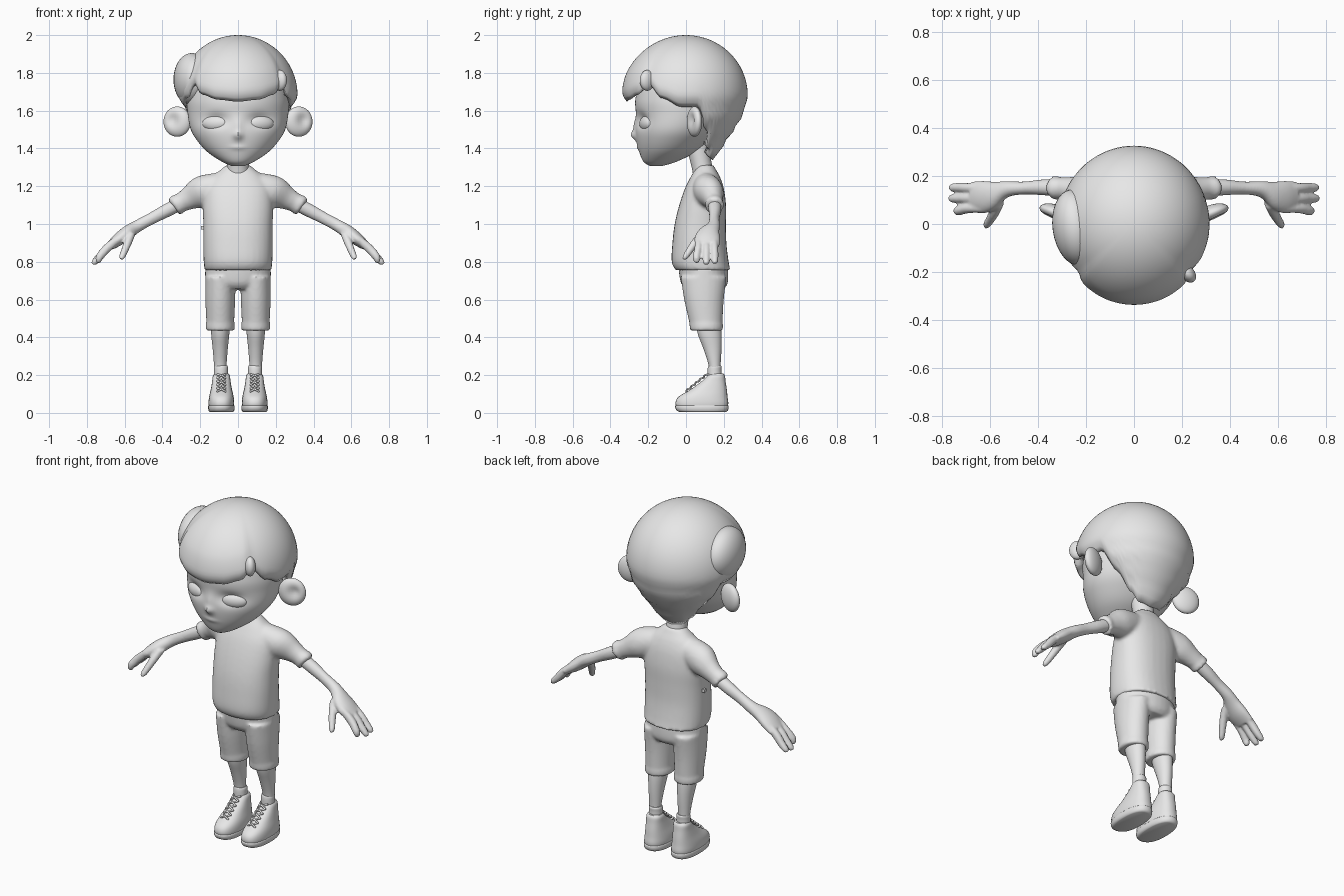
import bpy, bmesh, math
from math import sin, cos, pi, exp, radians
from mathutils import Vector, Matrix

if "Cube" in bpy.data.objects:
    bpy.data.objects.remove(bpy.data.objects["Cube"])

clay = bpy.data.materials.new("plain_grey")
clay.use_nodes = True
clay.diffuse_color = (0.8, 0.8, 0.8, 1)
clay.node_tree.nodes["Principled BSDF"].inputs["Base Color"].default_value = (0.8, 0.8, 0.8, 1)


def finish(name, bm, voxel=0, mirror=False, solid=0):
    """Turn a bmesh into a smooth object, optionally fused, mirrored or thickened."""
    bmesh.ops.recalc_face_normals(bm, faces=bm.faces)
    me = bpy.data.meshes.new(name)
    bm.to_mesh(me)
    bm.free()
    me.materials.append(clay)
    me.polygons.foreach_set("use_smooth", [True] * len(me.polygons))
    me.set_sharp_from_angle(angle=radians(50))
    ob = bpy.data.objects.new(name, me)
    bpy.context.scene.collection.objects.link(ob)
    if solid:
        m = ob.modifiers.new("thickness", "SOLIDIFY")
        m.thickness, m.offset = solid, -1
    if voxel:
        m = ob.modifiers.new("fuse", "REMESH")
        m.mode, m.voxel_size, m.use_smooth_shade = "VOXEL", voxel, True
        m = ob.modifiers.new("soften", "SMOOTH")
        m.factor, m.iterations = 0.5, 4
    if mirror:
        ob.modifiers.new("mirror", "MIRROR").use_clip = False
    return ob


def spline(p, sub):
    """Catmull-Rom resampling of a list of tuples."""
    out = []
    for i in range(len(p) - 1):
        a, b, c, d = p[max(i - 1, 0)], p[i], p[i + 1], p[min(i + 2, len(p) - 1)]
        for k in range(sub):
            t = k / sub
            out.append([0.5 * (2 * q + (r - o) * t + (2 * o - 5 * q + 4 * r - s) * t * t
                               + (3 * q - o - 3 * r + s) * t ** 3)
                        for o, q, r, s in zip(a, b, c, d)])
    return out + [list(p[-1])]


def loft(bm, rings, upright=True, sub=4, seg=32, power=2):
    """Skin rings of (x, y, z, half width, half depth along y)."""
    rings = spline(rings, sub)
    loops = []
    for i, (x, y, z, a, b) in enumerate(rings):
        side = Vector((1, 0, 0))
        if not upright:
            p, n = rings[max(i - 1, 0)], rings[min(i + 1, len(rings) - 1)]
            side = Vector((0, 1, 0)).cross(Vector(n[:3]) - Vector(p[:3])).normalized()
        loop = []
        for k in range(seg):
            c, s = cos(2 * pi * k / seg), sin(2 * pi * k / seg)
            c, s = (math.copysign(abs(v) ** (2 / power), v) for v in (c, s))
            loop.append(bm.verts.new(Vector((x, y, z)) + side * a * c + Vector((0, b * s, 0))))
        loops.append(loop)
    for lo, hi in zip(loops, loops[1:]):
        for k in range(seg):
            bm.faces.new((lo[k], lo[k - 1], hi[k - 1], hi[k]))
    bm.faces.new(loops[0])
    bm.faces.new(loops[-1])


def span(x, rows):
    """Rows of (z, half width, front y, back y) to upright rings."""
    return [(x, (f + b) / 2, z, w, (b - f) / 2) for z, w, f, b in rows]


def ball(bm, center, radii, turn=0):
    m = Matrix.Translation(center) @ Matrix.Rotation(radians(turn), 4, "Z") @ Matrix.Diagonal((*radii, 1))
    return bmesh.ops.create_uvsphere(bm, u_segments=32, v_segments=20, radius=1, matrix=m)["verts"]


def lerp(table, x):
    for (a, u), (b, v) in zip(table, table[1:]):
        if x <= b:
            t = max(0, (x - a) / (b - a))
            return u + (v - u) * t * t * (3 - 2 * t)
    return table[-1][1]


# face: lofted head, with sockets, nose and lips pushed in or out
bm = bmesh.new()
loft(bm, span(0, [(1.306, .03, -.19, -.13), (1.33, .085, -.225, -.05), (1.38, .16, -.247, .05),
                  (1.44, .215, -.262, .12), (1.5, .25, -.268, .17), (1.58, .266, -.265, .21),
                  (1.66, .27, -.268, .23), (1.76, .25, -.24, .22), (1.85, .18, -.17, .16)]), sub=8, seg=96)
bumps = [(0, 1.47, .022, .024, -.024), (0, 1.52, .02, .04, -.01), (.115, 1.55, .06, .035, .026),
         (-.115, 1.55, .06, .035, .026), (0, 1.405, .04, .012, -.006)]
for v in bm.verts:
    if v.co.y < -.06:
        v.co.y += sum(h * exp(-((v.co.x - x) / sx) ** 2 - ((v.co.z - z) / sz) ** 2)
                      for x, z, sx, sz, h in bumps)
finish("face", bm)

# closed eyelids
bm = bmesh.new()
ball(bm, (.117, -.207, 1.532), (.075, .034, .042), 18)
finish("eyelids", bm, mirror=True)

# ears with a hollow in the front
bm = bmesh.new()
for v in ball(bm, (.322, .045, 1.542), (.076, .034, .08), 20):
    if v.co.y < .05 + (v.co.x - .322) * .36:
        v.co.y += .022 * exp(-((v.co.x - .345) / .03) ** 2 - ((v.co.z - 1.55) / .035) ** 2)
finish("ears", bm, mirror=True)

# hair shell: hemline height changes around the head
hem = [(0, 1.648), (20, 1.658), (38, 1.685), (50, 1.735), (66, 1.665), (85, 1.62), (102, 1.62),
       (116, 1.5), (132, 1.4), (150, 1.35), (180, 1.338)]
width = [(1.33, .16), (1.43, .205), (1.5, .255), (1.58, .302), (1.68, .327)]
bm = bmesh.new()
seg, rows = 96, 28
pole = bm.verts.new((0, 0, 2))
prev = None
for j in range(1, rows + 1):
    t = j / rows
    loop = []
    for k in range(seg):
        ang = 2 * pi * k / seg
        deg = abs((math.degrees(ang) + 180) % 360 - 180)
        z = 2 - (2 - lerp(hem, deg)) * (1 - cos(t * pi / 2))
        r = .327 * math.sqrt(max(0, 1 - ((z - 1.68) / .32) ** 2)) if z > 1.68 else lerp(width, z)
        r += .012 * lerp([(42, 1), (52, 0)], deg) * min(1, 2 * t * t)      # raised fringe
        r -= .02 * max(0, (t - .88) / .12) ** 2                            # rolled hem
        loop.append(bm.verts.new((r * sin(ang) * .965, -r * cos(ang), z)))
    for k in range(seg):
        if prev:
            bm.faces.new((prev[k - 1], loop[k - 1], loop[k], prev[k]))
        else:
            bm.faces.new((pole, loop[k - 1], loop[k]))
    prev = loop
finish("hair", bm, solid=.045)

# swept side tuft and the small flick at the fringe
bm = bmesh.new()
ball(bm, (-.245, -.015, 1.765), (.095, .16, .14), 8)
finish("side_tuft", bm)
bm = bmesh.new()
ball(bm, (.222, -.205, 1.76), (.03, .045, .055), 40)
finish("fringe_flick", bm)

# neck
bm = bmesh.new()
loft(bm, [(0, .1, 1.24, .065, .06), (0, .085, 1.3, .058, .055), (0, .06, 1.42, .06, .06)])
finish("neck", bm)

# shirt: torso and sleeves fused together
bm = bmesh.new()
loft(bm, span(0, [(.755, .176, -.055, .235), (.8, .182, -.076, .226), (.9, .184, -.072, .214),
                  (1.0, .184, -.06, .212), (1.1, .186, -.036, .212), (1.19, .176, -.005, .2),
                  (1.25, .135, .025, .18), (1.285, .095, .045, .16), (1.312, .062, .06, .145)]), power=2.3)
for s in (1, -1):
    loft(bm, [(s * .08, .105, 1.205, .07, .07), (s * .19, .12, 1.17, .085, .078),
              (s * .265, .142, 1.133, .06, .054), (s * .315, .15, 1.106, .049, .046),
              (s * .32, .15, 1.104, .055, .05), (s * .338, .151, 1.092, .054, .049)], upright=False)
finish("shirt", bm, voxel=.011)

# small tag on the shirt side
bm = bmesh.new()
bmesh.ops.create_cube(bm, size=.018, matrix=Matrix.Translation((-.187, .1, .98)))
finish("shirt_tag", bm)

# shorts: seat and two legs fused together
bm = bmesh.new()
loft(bm, span(0, [(.655, .13, .0, .2), (.69, .17, -.028, .222), (.77, .174, -.04, .222)]))
for s in (1, -1):
    loft(bm, span(s * .094, [(.435, .076, .022, .195), (.47, .077, .018, .196), (.485, .074, .016, .194),
                             (.6, .079, -.01, .2), (.72, .08, -.028, .215)]))
finish("shorts", bm, voxel=.009)

# lower legs and socks
bm = bmesh.new()
loft(bm, span(.094, [(.17, .03, .125, .182), (.25, .033, .12, .183), (.34, .04, .092, .188),
                     (.42, .048, .062, .188), (.5, .05, .05, .18)]))
finish("lower_legs", bm, mirror=True)
bm = bmesh.new()
loft(bm, span(.09, [(.17, .037, .115, .19), (.22, .037, .114, .188), (.242, .037, .116, .189),
                    (.25, .033, .12, .185)]))
finish("socks", bm, mirror=True)

# shoes: upper, sole and crossed laces
bm = bmesh.new()
loft(bm, span(.088, [(.02, .064, -.045, .218), (.05, .068, -.056, .224), (.085, .065, -.04, .22),
                     (.125, .056, .025, .216), (.165, .049, .08, .21), (.195, .045, .112, .206),
                     (.208, .037, .122, .198)]), power=2.4)
finish("shoe_uppers", bm, mirror=True)
bm = bmesh.new()
loft(bm, span(.088, [(.004, .06, -.03, .21), (.012, .068, -.05, .222), (.034, .07, -.058, .226),
                     (.04, .067, -.054, .222)]), sub=2, power=2.4)
finish("shoe_soles", bm, mirror=True)
bm = bmesh.new()
for i in range(5):
    low, high = ((.088, .002 + .023 * n, .112 + .0185 * n) for n in (i, i + 1))
    for s in (1, -1):
        loft(bm, [(low[0] - s * .025, low[1], low[2], .005, .005),
                  (.088, (low[1] + high[1]) / 2 - .008, (low[2] + high[2]) / 2 + .003, .005, .005),
                  (high[0] + s * .025, high[1], high[2], .005, .005)], upright=False, seg=8)
finish("shoe_laces", bm, mirror=True)

# arms with palm, thumb and fingers fused together
bm = bmesh.new()
loft(bm, [(.3, .15, 1.112, .036, .036), (.38, .153, 1.07, .035, .033), (.46, .15, 1.028, .031, .027),
          (.53, .145, .99, .032, .034), (.58, .12, .958, .036, .056), (.63, .112, .92, .034, .068),
          (.675, .115, .885, .024, .062)], upright=False)
for y0, y1, x, z in ((.066, .056, .745, .8), (.107, .107, .767, .79), (.15, .152, .765, .795)):
    loft(bm, [(.63, y0, .925, .02, .02), (.69, y0, .875, .023, .021),
              (.73, y1, .83, .021, .02), (x - .006, y1, z + .006, .016, .017),
              (x, y1, z - .004, .008, .01)], upright=False, seg=16)
loft(bm, [(.56, .095, .955, .02, .03), (.58, .055, .91, .022, .026), (.6, .02, .86, .019, .022),
          (.615, -.002, .825, .016, .017), (.62, -.008, .812, .007, .009)], upright=False, seg=16)
finish("arms", bm, voxel=.0065, mirror=True)
